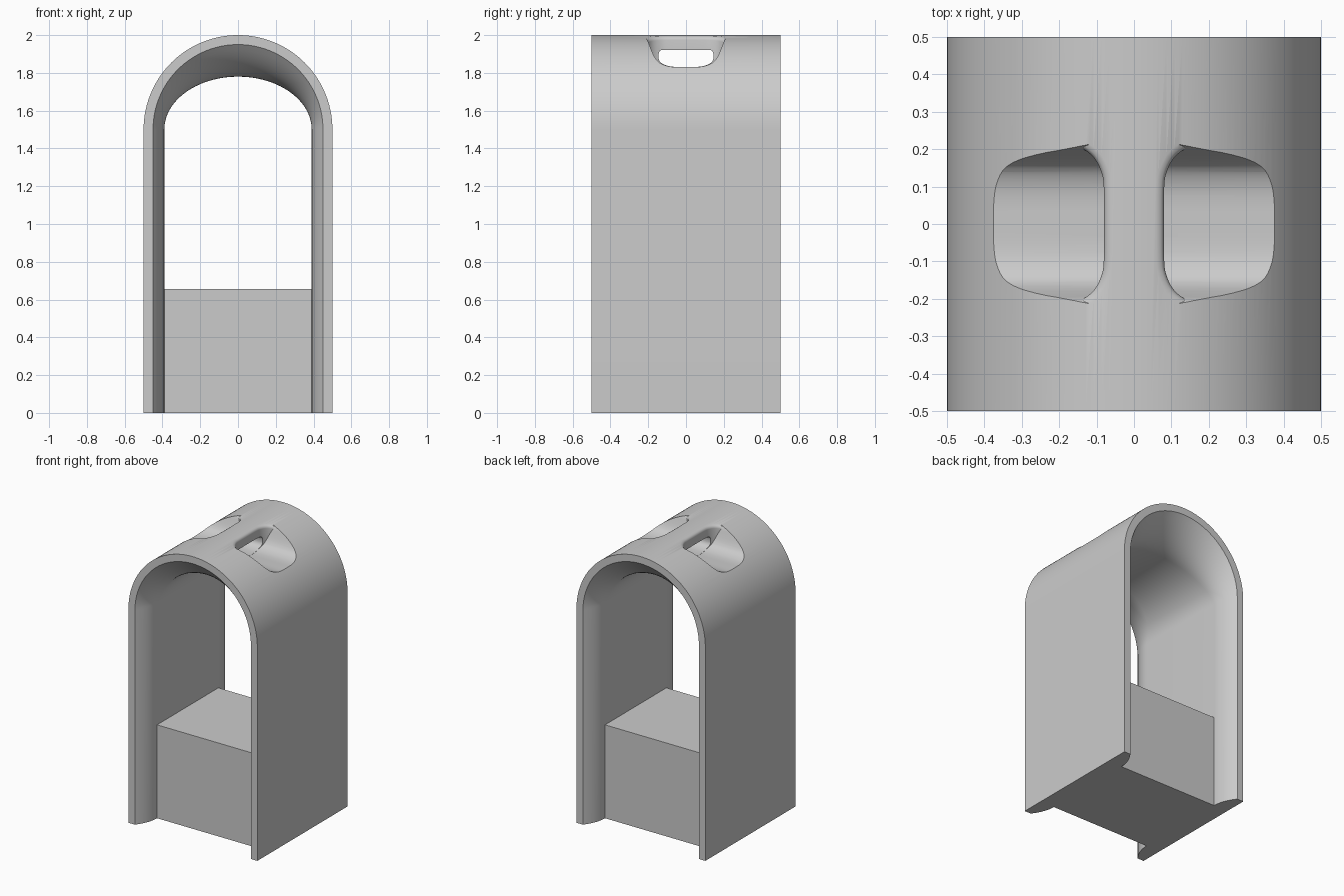
import bpy, bmesh, math
from mathutils import Vector

if "Cube" in bpy.data.objects:
    bpy.data.objects.remove(bpy.data.objects["Cube"])


def make(name, loops, cap=True):
    """Skin a row of closed loops (same point count) and cap both ends."""
    bm = bmesh.new()
    rows = [[bm.verts.new(p) for p in loop] for loop in loops]
    n = len(rows[0])
    for a, b in zip(rows, rows[1:]):
        for i in range(n):
            j = (i + 1) % n
            bm.faces.new((a[i], a[j], b[j], b[i]))
    bm.faces.new(rows[0])
    bm.faces.new(rows[-1])
    bmesh.ops.recalc_face_normals(bm, faces=bm.faces)
    me = bpy.data.meshes.new(name)
    bm.to_mesh(me)
    bm.free()
    ob = bpy.data.objects.new(name, me)
    bpy.context.collection.objects.link(ob)
    return ob


def boolean(ob, cutter, op):
    """Apply a boolean and remove the cutter."""
    m = ob.modifiers.new("cut", 'BOOLEAN')
    m.operation, m.object, m.solver = op, cutter, 'EXACT'
    bpy.context.view_layer.objects.active = ob
    bpy.ops.object.modifier_apply(modifier=m.name)
    bpy.data.objects.remove(cutter)


def rounded(pts, passes=2):
    """Corner-cutting smoothing of a closed 2D loop."""
    for _ in range(passes):
        out = []
        for i, p in enumerate(pts):
            a, b = Vector(p), Vector(pts[(i + 1) % len(pts)])
            out += [a.lerp(b, .25), a.lerp(b, .75)]
        pts = out
    return pts


def mirrored(half):
    """Complete a (y, z) half profile, first point on y = 0."""
    return half + [(-y, z) for y, z in reversed(half) if y > 0]


# Arched shell: straight walls, round top, inside flaring towards both openings
SEG, FL = 72, 10
loops = []
for i in range(-1, SEG + 2):
    t = math.pi * min(max(i, 0), SEG) / SEG
    c, s = math.cos(t), math.sin(t)
    base = 0.0 if i in (-1, SEG + 1) else 1.5
    length = .16 + .12 * s
    inner = []
    for k in range(FL + 1):
        u = k / FL
        f = 1 - (1 - u) ** 2
        inner.append((c * (.45 - .06 * f), -.5 + length * u,
                      base + s * (.45 - .17 * f)))
    back = [(x, -y, z) for x, y, z in reversed(inner)]
    loops.append([(.5 * c, .5, base + .5 * s), (.5 * c, -.5, base + .5 * s)]
                 + inner + back)
shell = make("arched_shell", loops)

# Hand-grip scoops on each side of the top bridge
scoop = rounded(mirrored([(0, 1.83), (.06, 1.83), (.105, 1.837), (.145, 1.855),
                          (.168, 1.885), (.187, 1.93), (.202, 1.972),
                          (.225, 2.0), (.24, 2.1)]))
plan_half = [(.08, 0), (.08, .09), (.083, .13), (.1, .17), (.125, .195),
             (.16, .212), (.25, .27), (.42, .27)]
plan = rounded(plan_half + [(x, -y) for x, y in reversed(plan_half) if y > 0])
R = .02
for side in (1, -1):
    pocket = make("scoop_cutter",
                  [[(side * x, y, z) for y, z in scoop] for x in (.02, .46)])
    levels = [[(side * x, y, 1.6) for x, y in plan]]
    for k in range(6):
        d = R * (1 - k / 5)
        off = R - math.sqrt(max(0, R * R - (R - d) ** 2))
        ring = []
        for i, p in enumerate(plan):
            tan = (plan[(i + 1) % len(plan)] - plan[i - 1]).normalized()
            q = p + Vector((-tan.y, tan.x)) * off
            ring.append((side * q.x, q.y, 1.5 + math.sqrt(.25 - q.x ** 2) - d))
        levels.append(ring)
    levels.append([(x, y, 2.2) for x, y, z in levels[-1]])
    outline = make("outline_cutter", levels)
    boolean(pocket, outline, 'INTERSECT')
    boolean(shell, pocket, 'DIFFERENCE')

# Finger opening below the bridge
tunnel = rounded(mirrored([(0, 1.831), (.06, 1.831), (.105, 1.838), (.14, 1.857),
                           (.148, 1.888), (.14, 1.922), (.1, 1.922)]))
boolean(shell, make("tunnel_cutter",
                    [[(x, y, z) for y, z in tunnel] for x in (-.13, .13)]),
        'DIFFERENCE')

bpy.ops.object.select_all(action='DESELECT')
shell.select_set(True)
bpy.context.view_layer.objects.active = shell
bpy.ops.object.shade_smooth_by_angle(angle=math.radians(32))

# Seat block between the walls
make("seat", [[(x, y, z) for x, y in ((-.39, -.34), (.39, -.34), (.39, .34), (-.39, .34))]
              for z in (0, .655)])
